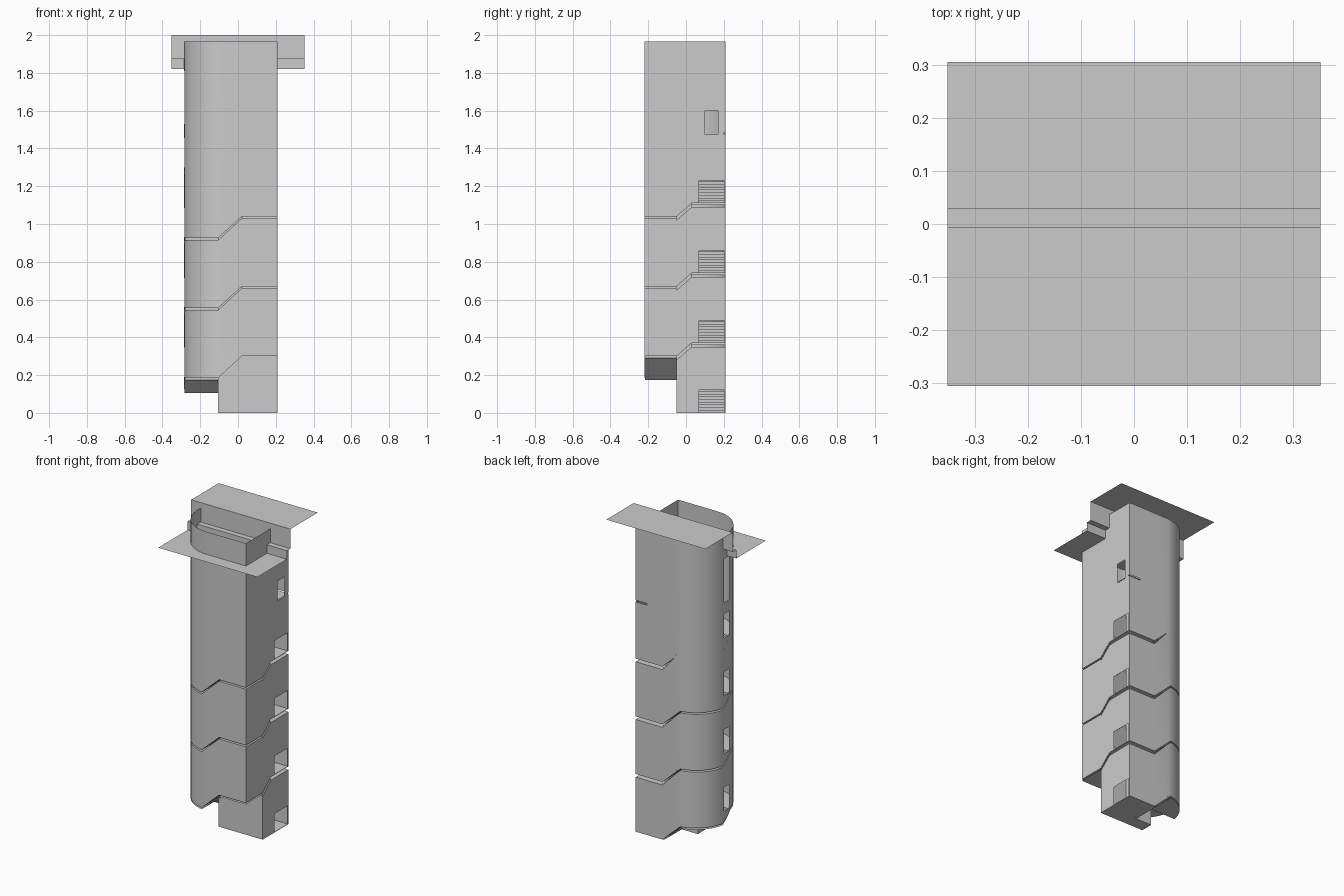
import bpy, bmesh, math

if "Cube" in bpy.data.objects:
    bpy.data.objects.remove(bpy.data.objects["Cube"])

STOREY = 0.37
CX, CY, R = -0.07, -0.005, 0.215          # round end of the tower
X0, X1, X2 = -0.105, 0.02, 0.21           # core left, core right, outer right
Y0, Y1, Y2, YF = -0.05, 0.03, 0.21, -0.22  # core front, core back, outer back/front
TOP = 1.965


def clamp(t):
    return max(0.0, min(1.0, t))


def make(name, faces, angle=30):
    bm = bmesh.new()
    for f in faces:
        bm.faces.new([bm.verts.new(p) for p in f])
    bmesh.ops.remove_doubles(bm, verts=bm.verts, dist=1e-5)
    me = bpy.data.meshes.new(name)
    bm.to_mesh(me)
    bm.free()
    ob = bpy.data.objects.new(name, me)
    bpy.context.collection.objects.link(ob)
    bpy.context.view_layer.objects.active = ob
    ob.select_set(True)
    bpy.ops.object.shade_smooth_by_angle(angle=math.radians(angle))
    ob.select_set(False)
    return ob


def climb(x, y, last):
    """Height of the spiral stair at a plan position within one turn."""
    if x >= X1 - 1e-6:
        if y > 0 and not last:
            return 0.07 * clamp((y - Y0) / 0.08) - 0.07
        return 0.07 * clamp((y - Y0) / 0.08) + (0.30 if last else -0.07)
    if x < X0:
        return 0.115 + 0.07 * clamp((Y1 - y) / 0.08)
    if y > 0:
        return 0.115 * clamp((X1 - x) / 0.125)
    return 0.185 + 0.115 * clamp((x - X0) / 0.125)


def outer_x(y):
    return CX - math.sqrt(max(0, R * R - (y - CY) ** 2))


# Plan outline, one turn, starting at the right flight
angles = [90 + 7.5 * i for i in range(25)]
for y in (Y1, 0.02, -0.03, Y0):
    angles.append(180 - math.degrees(math.asin((y - CY) / R)))
kink = math.degrees(math.acos((X0 - CX) / R))
angles = sorted(angles + [kink, 360 - kink])
arc = [(CX + R * math.cos(math.radians(a)), CY + R * math.sin(math.radians(a))) for a in angles]
path = [(X2, y) for y in (Y0, Y1, 0.07, 0.10, 0.17, 0.20, Y2)] + [(0.13, Y2), (X1, Y2)]
n_start = len(path)
path += arc + [(X1, YF), (X2, YF), (X2, Y0)]
base = [climb(x, y, i >= n_start) for i, (x, y) in enumerate(path)]


def holes(mx, my, k):
    """Door and window openings for the wall panel whose middle is given."""
    h = []
    if mx > 0.2 and 0.07 < my < 0.20:
        h.append((k * STOREY + 0.003, k * STOREY + 0.12))
        if k == 3 and 0.10 < my < 0.17:
            h.append((1.475, 1.60))
    if mx < -0.2 and -0.03 < my < 0.02:
        h.append((0.19 + k * STOREY, 0.345 + k * STOREY))
        if k == 3:
            h.append((1.53, 1.81))
    if k == 3 and my > 0.2 and mx > 0.13:
        h.append((1.475, 1.485))
    return h


# Outer walls, one spiral band per storey
for k in range(4):
    faces = []

    def top(i):
        if k == 3:
            return TOP
        gap = 0.02 if i < n_start else (0.0 if k == 2 else 0.01)
        return base[i] + (k + 1) * STOREY - gap

    for i in range(len(path) - 1):
        a, b = path[i], path[i + 1]
        la, lb = max(0, base[i] + k * STOREY), max(0, base[i + 1] + k * STOREY)
        for h0, h1 in holes((a[0] + b[0]) / 2, (a[1] + b[1]) / 2, k):
            if h0 > max(la, lb):
                faces.append([(*a, la), (*b, lb), (*b, h0), (*a, h0)])
            la = lb = h1
        faces.append([(*a, la), (*b, lb), (*b, top(i + 1)), (*a, top(i))])
    make(f"outer_wall_{k + 1}", faces)


def rect(x0, x1, y0, y1, z):
    return [(x0, y0, z), (x1, y0, z), (x1, y1, z), (x0, y1, z)]


def flight(n, a, b, z0, z1, place):
    """Treads and risers plus sloping underside; place(t, side, z) gives a point."""
    out = []
    for i in range(n):
        t0, t1 = a + (b - a) * i / n, a + (b - a) * (i + 1) / n
        za, zb = z0 + (z1 - z0) * i / n, z0 + (z1 - z0) * (i + 1) / n
        out.append([place(t0, 0, za), place(t0, 1, za), place(t0, 1, zb), place(t0, 0, zb)])
        out.append([place(t0, 0, zb), place(t0, 1, zb), place(t1, 1, zb), place(t1, 0, zb)])
        g = 0.01
        ua, ub = max(0, za - g), max(0, zb - g)
        out.append([place(t0, 0, ua), place(t0, 1, ua), place(t1, 1, ub), place(t1, 0, ub)])
    return out


def round_landing(back, z):
    if back:
        pts = [p for p in arc if p[0] <= X0 + 1e-5 and p[1] >= Y1 - 1e-5] + [(X0, Y1)]
    else:
        pts = [p for p in arc if p[0] <= X0 + 1e-5 and p[1] <= Y0 + 1e-5] + [(X0, Y0)]
    return [(*p, z) for p in pts]


def wall_y(x, front):
    dy = R if x > CX else math.sqrt(R * R - (x - CX) ** 2)
    return CY - dy if front else CY + dy


# Stairs and landings for each turn
for k in range(4):
    z = k * STOREY
    faces = [rect(X1, X2, Y0 if k == 0 else Y1, Y2, z),
             rect(X1, X2, YF, Y0, z + 0.30)]
    for g in (0, 0.01):
        faces += [round_landing(True, z + 0.115 - g), round_landing(False, z + 0.185 - g)]
    faces.append(rect(X1, X2, YF, Y0, z + 0.29))
    if k:
        faces.append(rect(X1, X2, Y1, Y2, z - 0.02))
    faces += flight(8, X1, X0, z, z + 0.115,
                    lambda t, s, h: (t, Y1 if s == 0 else wall_y(t, False), h))
    faces += flight(5, Y1, Y0, z + 0.115, z + 0.185,
                    lambda t, s, h: (X0 if s == 0 else outer_x(t), t, h))
    faces += flight(8, X0, X1, z + 0.185, z + 0.30,
                    lambda t, s, h: (t, Y0 if s == 0 else wall_y(t, True), h))
    faces += flight(5, Y0, Y1, z + 0.30, z + 0.37,
                    lambda t, s, h: (X1 if s == 0 else X2, t, h))
    make(f"stair_turn_{k + 1}", faces, 10)
make("top_landing", [rect(X1, X2, Y1, Y2, 4 * STOREY)])

# Central core, with the closed front at ground level
ring = [(X0, Y0), (X1, Y0), (X1, Y1), (X0, Y1)]
core = [[(*ring[i], 0), (*ring[(i + 1) % 4], 0), (*ring[(i + 1) % 4], 1.82), (*ring[i], 1.82)]
        for i in range(4)]
core.append([(*p, 0) for p in ring])
core.append([(X1, Y0, 0), (X2, Y0, 0), (X2, Y0, 0.30), (X1, Y0, 0.30)])
make("stair_core", core)

# Stepped ground sheet around the tower head
prof = [(-0.306, 1.82), (-0.007, 1.82), (-0.007, 1.875), (0.028, 1.875), (0.028, 2.0), (0.306, 2.0)]
make("ground_terrace", [[(-0.352, *a), (0.352, *a), (0.352, *b), (-0.352, *b)]
                        for a, b in zip(prof, prof[1:])])
